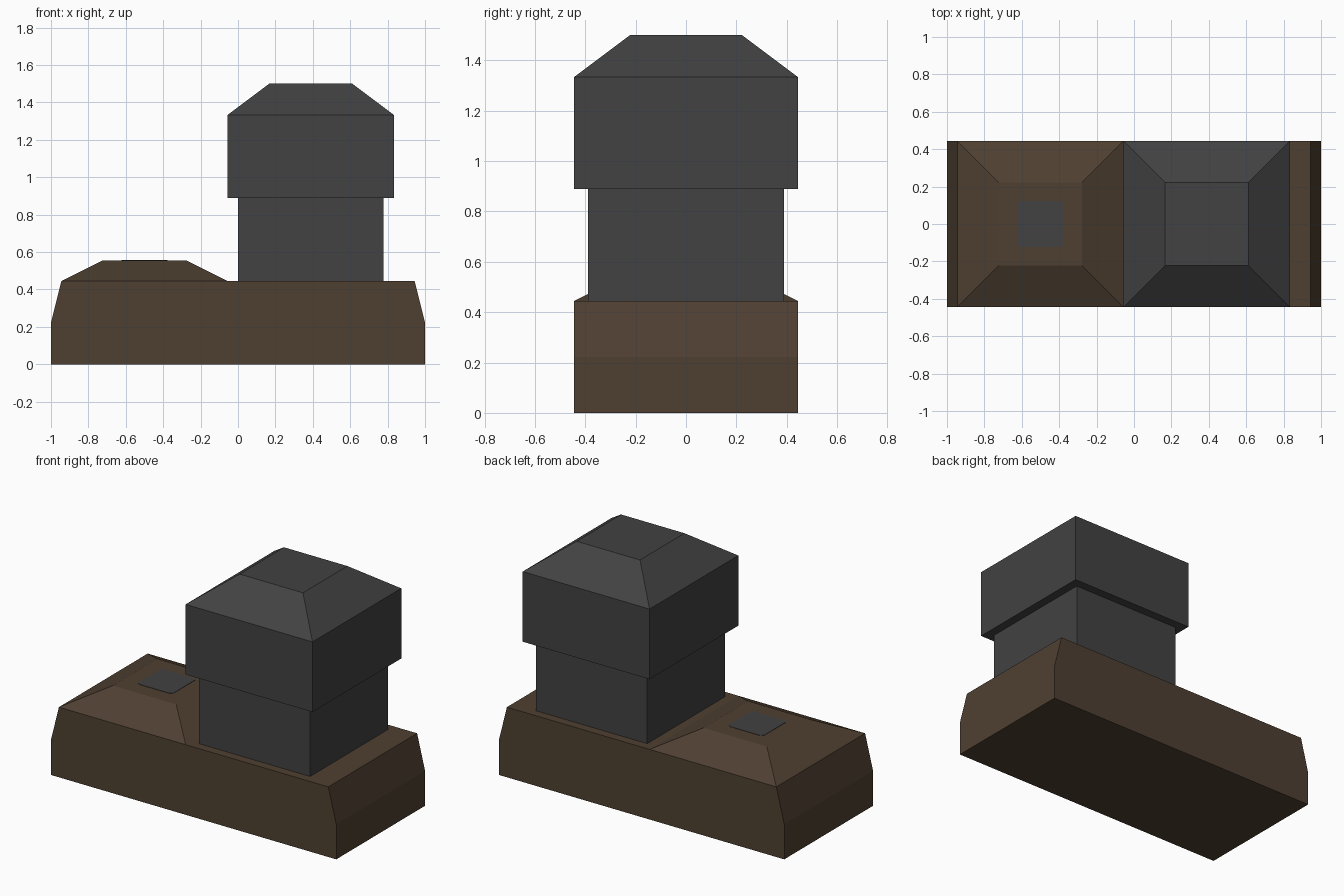
import bpy
import bmesh

cube = bpy.data.objects.get("Cube")
if cube:
    bpy.data.objects.remove(cube, do_unlink=True)

U = 1 / 18  # modelling unit


def material(name, rgb):
    mat = bpy.data.materials.new(name)
    mat.use_nodes = True
    mat.diffuse_color = (*rgb, 1)
    bsdf = mat.node_tree.nodes["Principled BSDF"]
    bsdf.inputs["Base Color"].default_value = (*rgb, 1)
    bsdf.inputs["Roughness"].default_value = 0.9
    return mat


brown = material("dark_brown", (0.078, 0.051, 0.031))
grey = material("charcoal_grey", (0.054, 0.054, 0.054))


def rect(cx, hx, hy, z):
    """Rectangular ring of points, in modelling units."""
    return [((cx + sx * hx) * U, sy * hy * U, z * U)
            for sx, sy in ((-1, -1), (1, -1), (1, 1), (-1, 1))]


def loft(name, rings, mat):
    """Closed solid through a stack of rings with equal point counts."""
    bm = bmesh.new()
    loops = [[bm.verts.new(p) for p in ring] for ring in rings]
    n = len(loops[0])
    for low, high in zip(loops, loops[1:]):
        for i in range(n):
            j = (i + 1) % n
            bm.faces.new((low[i], low[j], high[j], high[i]))
    bm.faces.new(loops[0][::-1])
    bm.faces.new(loops[-1])
    mesh = bpy.data.meshes.new(name)
    bm.to_mesh(mesh)
    bm.free()
    mesh.materials.append(mat)
    obj = bpy.data.objects.new(name, mesh)
    bpy.context.collection.objects.link(obj)
    return obj


# Long base with ends that slope in near the top
loft("base", [rect(0, 18, 8, 0), rect(0, 18, 8, 4), rect(0, 17, 8, 8)], brown)

# Low sloped mound on the right half
loft("mound", [rect(-9, 8, 8, 8), rect(-9, 4, 4, 10)], brown)

# Column and the wider head with a bevelled crown
loft("column", [rect(7, 7, 7, 8), rect(7, 7, 7, 16)], grey)
loft("head", [rect(7, 8, 8, 16), rect(7, 8, 8, 24), rect(7, 4, 4, 27)], grey)


# Painted patch with clipped corners on top of the mound
def patch_ring(z, half=2.22, cut=0.3):
    side = half - cut
    outline = [(-side, -half), (side, -half), (half, -side), (half, side),
               (side, half), (-side, half), (-half, side), (-half, -side)]
    return [((x - 9) * U, y * U, z * U) for x, y in outline]


loft("mound_patch", [patch_ring(10), patch_ring(10.04)], grey)
